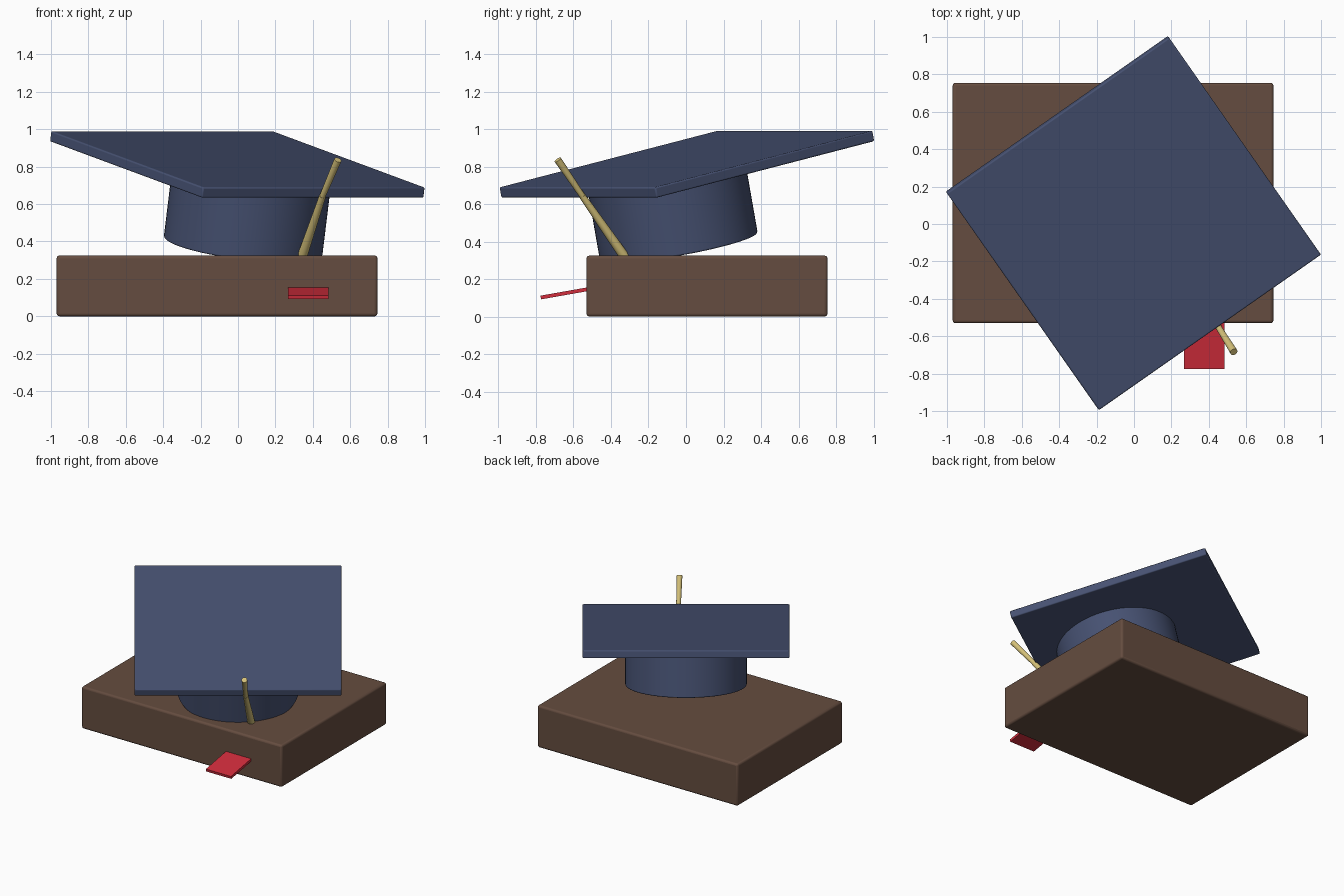
import bpy, math
from mathutils import Matrix, Vector

if "Cube" in bpy.data.objects:
    bpy.data.objects.remove(bpy.data.objects["Cube"])


def material(name, rgb):
    m = bpy.data.materials.new(name)
    m.diffuse_color = (*rgb, 1)
    m.use_nodes = True
    m.node_tree.nodes["Principled BSDF"].inputs["Base Color"].default_value = m.diffuse_color
    return m


NAVY = material("navy cloth", (0.062, 0.083, 0.168))
BROWN = material("brown cover", (0.130, 0.073, 0.050))
RED = material("red ribbon", (0.64, 0.026, 0.045))
GOLD = material("gold cord", (0.66, 0.53, 0.19))


def finish(name, mat, matrix, bevel=0.0):
    ob = bpy.context.object
    ob.name = name
    ob.data.materials.append(mat)
    ob.data.transform(matrix)
    if bevel:
        mod = ob.modifiers.new("soft edges", 'BEVEL')
        mod.width = bevel
        mod.segments = 3
        mod.limit_method = 'ANGLE'
    bpy.ops.object.shade_smooth_by_angle(angle=math.radians(35))
    return ob


def box(name, mat, size, matrix, bevel=0.0):
    bpy.ops.mesh.primitive_cube_add(size=1)
    return finish(name, mat, matrix @ Matrix.Diagonal((*size, 1)), bevel)


def rod(name, mat, start, end, r1, r2):
    a, b = Vector(start), Vector(end)
    d = b - a
    bpy.ops.mesh.primitive_cone_add(vertices=20, radius1=r1, radius2=r2, depth=d.length)
    turn = d.to_track_quat('Z', 'Y').to_matrix().to_4x4()
    return finish(name, mat, Matrix.Translation((a + b) / 2) @ turn)


# Closed book lying flat
box("book", BROWN, (1.715, 1.285, 0.325),
    Matrix.Translation((-0.112, 0.112, 0.1625)), 0.015)

# Ribbon bookmark drooping out of the front
box("bookmark", RED, (0.215, 0.34, 0.02),
    Matrix.Translation((0.376, -0.607, 0.131)) @ Matrix.Rotation(math.radians(10), 4, 'X'))

# Tilted frame shared by the cap parts, origin at the middle of the board's top
tilt = (Matrix.Translation((0, 0, 0.84))
        @ Matrix.Rotation(math.radians(35), 4, 'Z')
        @ Matrix.Rotation(math.radians(12), 4, 'X'))

# Square board
box("cap_board", NAVY, (1.45, 1.45, 0.057),
    tilt @ Matrix.Translation((0, 0, -0.0285)), 0.008)

# Round crown below the board
DEPTH = 0.445
bpy.ops.mesh.primitive_cylinder_add(vertices=64, radius=0.427, depth=DEPTH - 0.02)
finish("cap_crown", NAVY, tilt @ Matrix.Translation((0, -0.143, -(DEPTH + 0.02) / 2)), 0.008)

# Tassel: thin cord above the board edge, fuller strands below
joint = (0.452, -0.552, 0.642)
rod("tassel_cord", GOLD, joint, (0.534, -0.684, 0.836), 0.016, 0.020)
rod("tassel_strands", GOLD, (0.338, -0.318, 0.305), joint, 0.027, 0.018)
